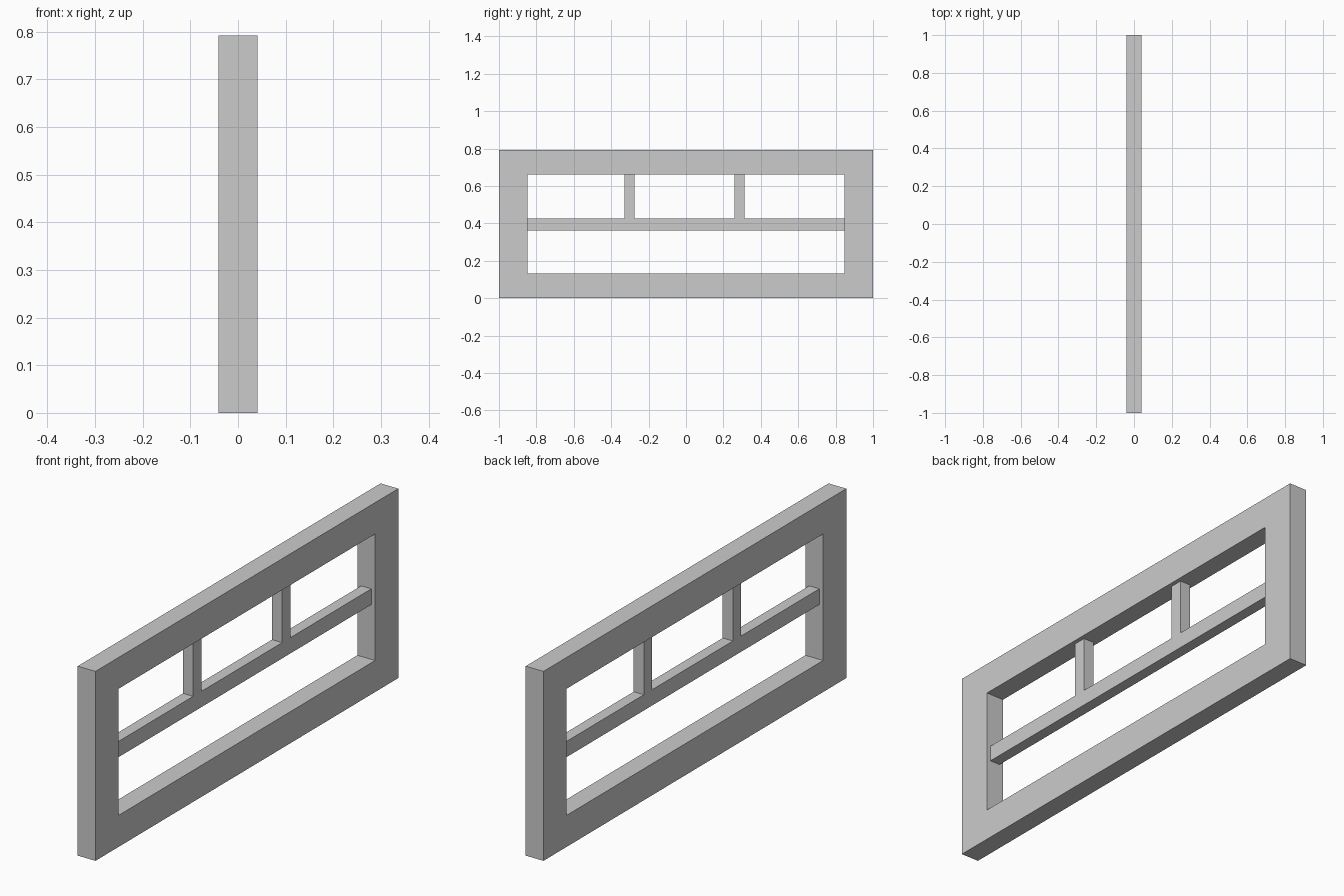
import bpy
import bmesh

if "Cube" in bpy.data.objects:
    bpy.data.objects.remove(bpy.data.objects["Cube"])


def finish(name, bm):
    bmesh.ops.recalc_face_normals(bm, faces=bm.faces)
    mesh = bpy.data.meshes.new(name)
    bm.to_mesh(mesh)
    bm.free()
    obj = bpy.data.objects.new(name, mesh)
    bpy.context.collection.objects.link(obj)
    return obj


def rect(y0, y1, z0, z1):
    return [(y0, z0), (y1, z0), (y1, z1), (y0, z1)]


def ring_solid(name, outer, inner, half):
    """Rectangular ring in the YZ plane, mitred at the corners, 2*half thick."""
    bm = bmesh.new()
    loops = [[bm.verts.new((x, y, z)) for y, z in pts]
             for pts, x in ((outer, -half), (outer, half), (inner, half), (inner, -half))]
    n = len(outer)
    for k in range(4):
        a, b = loops[k], loops[(k + 1) % 4]
        for i in range(n):
            j = (i + 1) % n
            bm.faces.new((a[i], a[j], b[j], b[i]))
    return finish(name, bm)


def profile_solid(name, pts, half):
    """Closed YZ profile extruded along X, 2*half thick."""
    bm = bmesh.new()
    face = bm.faces.new([bm.verts.new((-half, y, z)) for y, z in pts])
    ext = bmesh.ops.extrude_face_region(bm, geom=[face])
    verts = [g for g in ext["geom"] if isinstance(g, bmesh.types.BMVert)]
    bmesh.ops.translate(bm, verts=verts, vec=(2 * half, 0, 0))
    return finish(name, bm)


HEIGHT = 0.792
OPEN_Y, OPEN_Z0, OPEN_Z1 = 0.847, 0.132, 0.661
BAR_Z0, BAR_Z1 = 0.361, 0.427
POSTS = [(-0.330, -0.276), (0.258, 0.312)]

# Outer window frame
ring_solid("window_frame", rect(-1, 1, 0, HEIGHT),
           rect(-OPEN_Y, OPEN_Y, OPEN_Z0, OPEN_Z1), 0.041)

# Thinner crossbar with two upright dividers, flush with each other
outline = [(OPEN_Y, BAR_Z0), (-OPEN_Y, BAR_Z0), (-OPEN_Y, BAR_Z1)]
for y0, y1 in POSTS:
    outline += [(y0, BAR_Z1), (y0, OPEN_Z1), (y1, OPEN_Z1), (y1, BAR_Z1)]
outline.append((OPEN_Y, BAR_Z1))
profile_solid("glazing_bars", outline, 0.0235)
